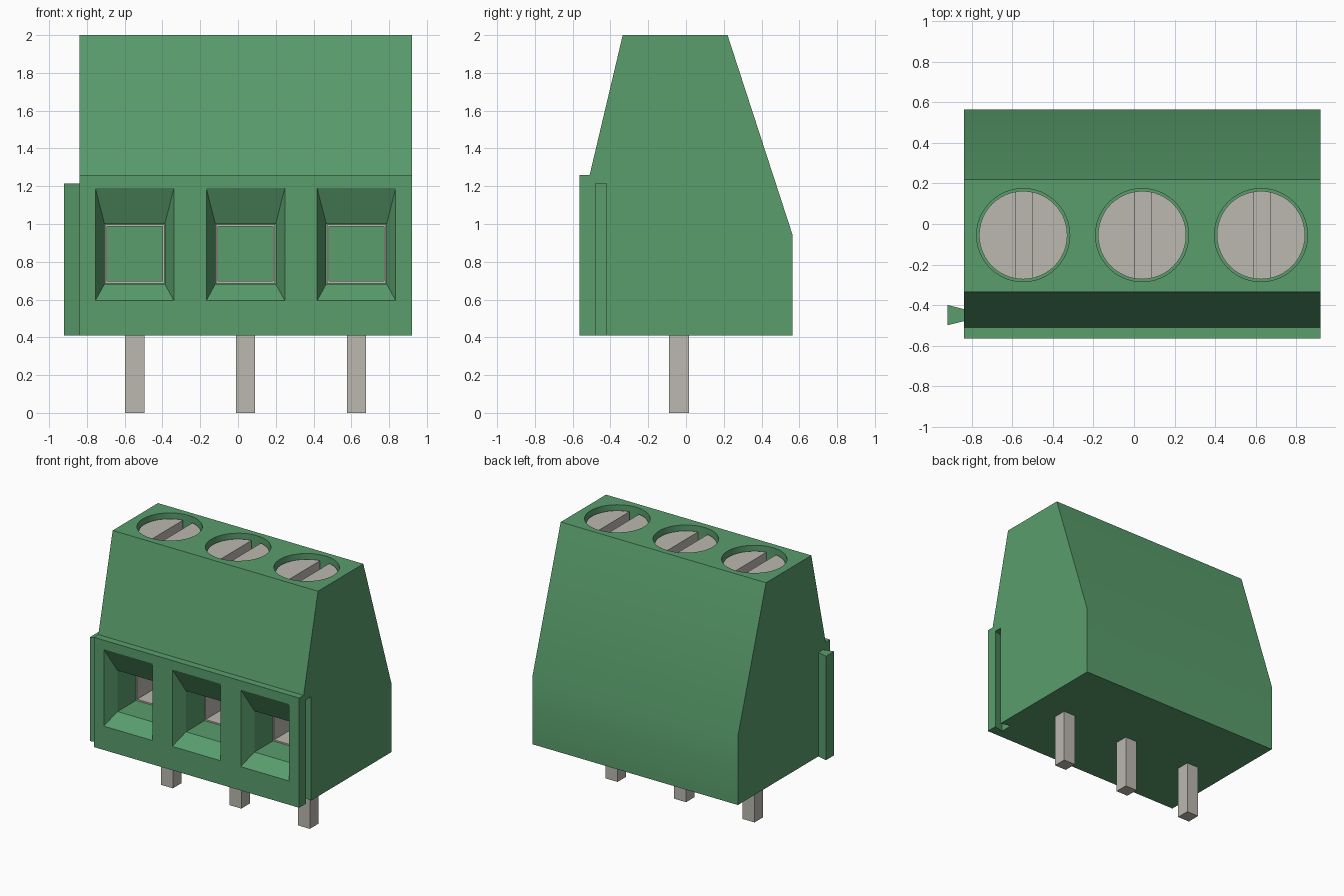
import bpy, bmesh, math

if "Cube" in bpy.data.objects:
    bpy.data.objects.remove(bpy.data.objects["Cube"])

PITCH, MID_X, SCREW_Y = 0.587, 0.04, -0.055
FRONT = -0.565


def material(name, color):
    m = bpy.data.materials.new(name)
    m.diffuse_color = color
    m.use_nodes = True
    m.node_tree.nodes["Principled BSDF"].inputs["Base Color"].default_value = m.diffuse_color
    return m


green = material("green_plastic", (0.10, 0.34, 0.15, 1))
metal = material("metal", (0.50, 0.48, 0.43, 1))


def loft(name, rings, mat=None, closed=False):
    """Skin a list of equal-length point rings; cap the ends or close the loop."""
    bm = bmesh.new()
    vs = [[bm.verts.new(p) for p in r] for r in rings]
    n = len(vs[0])
    for k in range(len(vs) if closed else len(vs) - 1):
        a, b = vs[k], vs[(k + 1) % len(vs)]
        for i in range(n):
            j = (i + 1) % n
            bm.faces.new((a[i], a[j], b[j], b[i]))
    if not closed:
        bm.faces.new(vs[0])
        bm.faces.new(vs[-1])
    bmesh.ops.recalc_face_normals(bm, faces=bm.faces)
    me = bpy.data.meshes.new(name)
    bm.to_mesh(me)
    bm.free()
    ob = bpy.data.objects.new(name, me)
    bpy.context.collection.objects.link(ob)
    if mat:
        me.materials.append(mat)
    return ob


def rect_xz(cx, hw, z0, z1, y):
    return [(cx - hw, y, z0), (cx + hw, y, z0), (cx + hw, y, z1), (cx - hw, y, z1)]


def vertical(name, outline, z0, z1, mat=None):
    return loft(name, [[(x, y, z) for x, y in outline] for z in (z0, z1)], mat)


def circle(cx, cy, r, n=48):
    return [(cx + r * math.cos(math.tau * i / n), cy + r * math.sin(math.tau * i / n))
            for i in range(n)]


def box_xy(cx, cy, hx, hy):
    return [(cx - hx, cy - hy), (cx + hx, cy - hy), (cx + hx, cy + hy), (cx - hx, cy + hy)]


def activate(ob):
    bpy.ops.object.select_all(action='DESELECT')
    ob.select_set(True)
    bpy.context.view_layer.objects.active = ob


def cut(ob, cutter):
    cutter.hide_render = True
    m = ob.modifiers.new("cut", 'BOOLEAN')
    m.operation, m.solver, m.object = 'DIFFERENCE', 'EXACT', cutter
    activate(ob)
    bpy.ops.object.modifier_apply(modifier=m.name)
    bpy.data.objects.remove(cutter, do_unlink=True)


def smooth(ob):
    activate(ob)
    bpy.ops.object.shade_smooth_by_angle(angle=math.radians(20))


# Housing: side profile extruded along x
profile = [(FRONT, 0.41), (0.565, 0.41), (0.565, 0.94), (0.22, 2.0),
           (-0.335, 2.0), (-0.51, 1.26), (FRONT, 1.26)]
housing = loft("housing", [[(x, y, z) for y, z in profile] for x in (-0.84, 0.92)], green)

# Dovetail rib on the left, matching groove on the right
vertical("dovetail_rib", [(-0.92, -0.50), (-0.84, -0.48), (-0.84, -0.42), (-0.92, -0.40)],
         0.41, 1.215, green)
cut(housing, vertical("groove_cutter", [(0.84, -0.50), (0.94, -0.475), (0.94, -0.425), (0.84, -0.40)],
                      0.3, 1.215))

for i in (-1, 0, 1):
    cx = MID_X + i * PITCH
    n = i + 2
    # Wire entry: tapered funnel into a straight tunnel, started just outside the front
    cut(housing, loft("entry_cutter", [
        rect_xz(cx, 0.2125, 0.586, 1.209, FRONT - 0.01),
        rect_xz(cx, 0.16, 0.682, 1.0, FRONT + 0.1),
        rect_xz(cx, 0.16, 0.682, 1.0, 0.16)]))
    # Screw well in the top
    cut(housing, vertical("well_cutter", circle(cx, SCREW_Y, 0.23), 1.7, 2.1))

    # Metal clamp: thin rectangular tube inside the tunnel
    outer, inner = (cx, 0.157, 0.686, 0.997), (cx, 0.146, 0.697, 0.986)
    loft(f"clamp_{n}", [rect_xz(*outer, -0.245), rect_xz(*outer, 0.155),
                        rect_xz(*inner, 0.155), rect_xz(*inner, -0.245)], metal, closed=True)

    # Slotted screw
    screw = vertical(f"screw_{n}", circle(cx, SCREW_Y, 0.218), 1.7, 1.96, metal)
    cut(screw, vertical("slot_cutter", box_xy(cx + 0.005, SCREW_Y, 0.04, 0.3), 1.84, 2.1))
    smooth(screw)

    # Solder pin
    vertical(f"pin_{n}", box_xy(cx, -0.037, 0.051, 0.052), 0.0, 0.45, metal)

smooth(housing)
